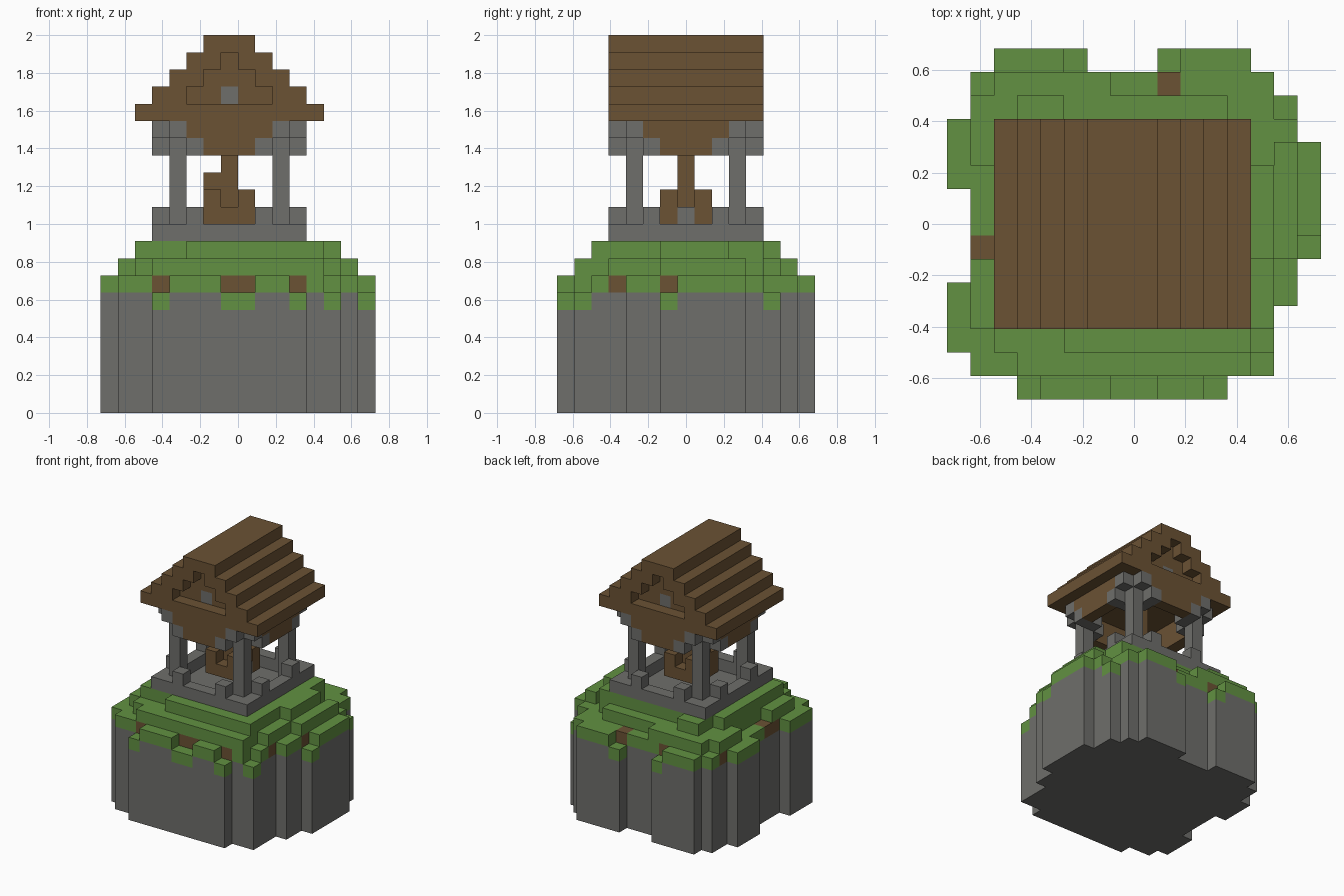
import bpy
import bmesh
from mathutils import Vector

if "Cube" in bpy.data.objects:
    bpy.data.objects.remove(bpy.data.objects["Cube"])

U = 2 / 22                      # edge of one block
MID = 7                         # block about which the well is symmetric
COLOURS = {"stone": (0.156, 0.156, 0.147), "grass": (0.122, 0.283, 0.054),
           "wood": (0.147, 0.084, 0.034)}
MATS = {}
for name, rgb in COLOURS.items():
    m = bpy.data.materials.new(name)
    m.use_nodes = True
    m.diffuse_color = (*rgb, 1)
    bsdf = m.node_tree.nodes["Principled BSDF"]
    bsdf.inputs["Base Color"].default_value = (*rgb, 1)
    bsdf.inputs["Roughness"].default_value = 0.9
    MATS[name] = m
ORDER = list(COLOURS)
cells = {}                      # (i, j, k) -> (part, colour)


def box(part, colour, i, j, k):
    """Fill a block range; each axis is one index or an inclusive pair."""
    spans = [(a, a) if isinstance(a, int) else a for a in (i, j, k)]
    (a, b), (c, d), (e, f) = spans
    for x in range(a, b + 1):
        for y in range(c, d + 1):
            for z in range(e, f + 1):
                cells[x, y, z] = (part, colour)


def clear(i, j, k):
    cells.pop((i, j, k), None)


def corners(part, colour, i, j, k):
    """Fill a block column at all four corners of the well."""
    for x in {i, 2 * MID - i}:
        for y in {j, 2 * MID - j}:
            box(part, colour, x, y, k)


# Rock base with ragged edges, topped by turf
FOOTPRINT = [((1, 13), (1, 13)), ((3, 11), 0), ((2, 5), 14), ((9, 12), 14),
             (0, (2, 4)), (0, (9, 11)), (14, (4, 12)), (15, (6, 10))]
for i, j in FOOTPRINT:
    box("rock_base", "stone", i, j, (0, 6))
    box("turf", "grass", i, j, 7)

# Second and third turf steps
for i, j in [((2, 12), (2, 12)), ((3, 12), 1), ((2, 6), 13), (1, (3, 5)),
             (1, (10, 12)), (13, (3, 9)), (14, (6, 10))]:
    box("turf", "grass", i, j, 8)
clear(12, 12, 8)
for i, j in [((3, 12), (3, 11)), ((5, 12), 2), ((3, 4), 12), (2, (3, 10)), (13, (6, 9))]:
    box("turf", "grass", i, j, 9)

# Low turf tufts at the rim, with bare earth behind some of them
for i, j in [(3, 0), (7, 0), (8, 0), (11, 0), (13, 1), (15, 6), (14, 12), (5, 14), (9, 14)]:
    clear(i, j, 7)
    box("turf", "grass", i, j, 6)
for i, j in [(3, 1), ((7, 8), 1), (11, 1), (13, 3), (14, 6), (5, 13), (9, 13),
             (1, 12), (1, (5, 6))]:
    box("earth_patches", "wood", i, j, 7)

# Well wall with a paved floor
box("well_floor", "stone", (4, 10), (4, 10), 9)
for side in (3, 11):
    box("well_wall", "stone", side, (3, 11), 10)
    box("well_wall", "stone", (3, 11), side, 10)
corners("well_wall", "stone", 5, 3, 11)
corners("well_wall", "stone", 3, 5, 11)

# Roof beams, arched between the posts
for side in (3, 11):
    for low, high, k in [(5, 9, 16), (6, 8, 15)]:
        box("roof_beams", "wood", side, (low, high), k)
        box("roof_beams", "wood", (low, high), side, k)

# Posts and brackets
corners("posts", "stone", 4, 4, (10, 16))
for i, j, k in [(5, 3, 15), (5, 4, 15), (4, 3, 16)]:
    corners("brackets", "stone", i, j, k)
    corners("brackets", "stone", j, i, k)

# Stepped roof with a sunken gable at each end
for step in range(5):
    half = 5 - step if step < 4 else 1
    box("roof", "wood", (MID - half, MID + half), (3, 11), 17 + step)
for j in (3, 11):
    for step in range(3):
        for i in range(5 + step, 10 - step):
            clear(i, j, 18 + step)
for j in (4, 10):
    box("gable_stone", "stone", MID, j, 18)

# Bucket hanging from a rope
box("bucket", "wood", (6, 8), (6, 8), 11)
corners("bucket", "wood", 6, 6, 12)
box("bucket", "wood", 6, 7, (12, 13))
box("bucket_bolt", "stone", 8, 7, 11)
box("rope", "wood", 7, 7, (12, 16))


def build(part):
    """Make one object from the exposed faces of a part's blocks."""
    bm = bmesh.new()
    verts = {}

    def vert(p):
        if p not in verts:
            x, y, z = p
            verts[p] = bm.verts.new(((x - 8) * U, (y - 7.5) * U, z * U))
        return verts[p]

    for cell, (owner, colour) in cells.items():
        if owner != part:
            continue
        for axis in range(3):
            for sign in (0, 1):
                near = list(cell)
                near[axis] += 2 * sign - 1
                if tuple(near) in cells:
                    continue
                ring = []
                for a, b in [(0, 0), (1, 0), (1, 1), (0, 1)]:
                    p = list(cell)
                    p[axis] += sign
                    p[(axis + 1) % 3] += a
                    p[(axis + 2) % 3] += b
                    ring.append(vert(tuple(p)))
                face = bm.faces.new(ring if sign else ring[::-1])
    bmesh.ops.dissolve_limit(bm, angle_limit=0.01, verts=bm.verts[:], edges=bm.edges[:])
    mesh = bpy.data.meshes.new(part)
    bm.to_mesh(mesh)
    bm.free()
    colour = next(c for owner, c in cells.values() if owner == part)
    mesh.materials.append(MATS[colour])
    bpy.context.collection.objects.link(bpy.data.objects.new(part, mesh))


for part in sorted({owner for owner, _ in cells.values()}):
    build(part)
